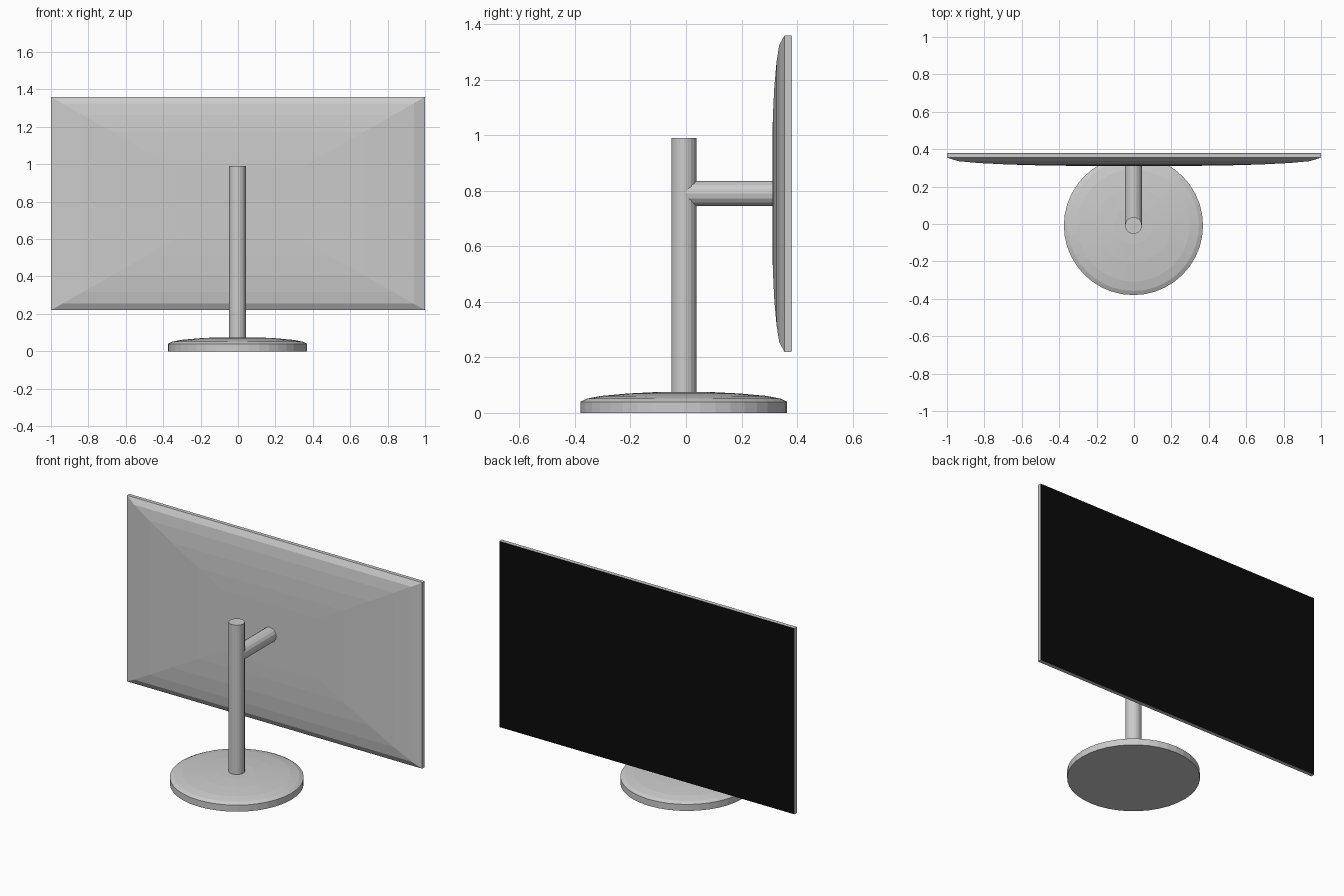
import bpy, bmesh, math
from mathutils import Matrix

cube = bpy.data.objects.get("Cube")
if cube:
    bpy.data.objects.remove(cube)


def material(name, rgb):
    m = bpy.data.materials.new(name)
    m.use_nodes = True
    m.diffuse_color = (*rgb, 1)
    m.node_tree.nodes["Principled BSDF"].inputs["Base Color"].default_value = (*rgb, 1)
    return m


silver = material("silver_grey", (0.6, 0.6, 0.6))
black = material("screen_black", (0.003, 0.003, 0.003))


def loft(name, rings, mats):
    """Bridge matching rings of points and cap both ends."""
    bm = bmesh.new()
    loops = [[bm.verts.new(p) for p in ring] for ring in rings]
    n = len(loops[0])
    for a, b in zip(loops, loops[1:]):
        for i in range(n):
            j = (i + 1) % n
            bm.faces.new((a[i], a[j], b[j], b[i]))
    bm.faces.new(loops[0])
    bm.faces.new(loops[-1])
    bmesh.ops.recalc_face_normals(bm, faces=bm.faces)
    mesh = bpy.data.meshes.new(name)
    bm.to_mesh(mesh)
    bm.free()
    for m in mats:
        mesh.materials.append(m)
    ob = bpy.data.objects.new(name, mesh)
    bpy.context.collection.objects.link(ob)
    return ob


def turned(name, profile, sides):
    """Round part from (radius, height) pairs."""
    steps = [2 * math.pi * i / sides for i in range(sides)]
    rings = [[(r * math.cos(a), r * math.sin(a), z) for a in steps] for r, z in profile]
    return loft(name, rings, [silver])


CX, CY, MID = -0.003, -0.008, 0.79

# Domed round foot
foot = turned("base", [(0.372, 0), (0.372, 0.04), (0.35, 0.051), (0.3, 0.061),
                       (0.2, 0.07), (0.1, 0.075)], 40)
foot.location = (CX, CY, 0)

# Upright pole
pole = turned("pole", [(0.045, 0.06), (0.045, 0.99)], 20)
pole.location = (CX, CY, 0)

# Horizontal arm, running from the pole axis to the panel
arm = turned("arm", [(0.045, 0), (0.045, 0.33)], 16)
arm.data.transform(Matrix.Rotation(-math.pi / 2, 4, "X"))
arm.location = (CX, CY, MID)

# Display housing: thin slab with a shallow bulge towards the pole
corners = [(-1, -1), (1, -1), (1, 1), (-1, 1)]
half_height = 0.57


def rectangle(scale, y):
    return [(sx * scale, y, MID + sz * half_height * scale) for sx, sz in corners]


section = [(1, 0.378), (1, 0.355), (0.94, 0.336), (0.83, 0.326),
           (0.67, 0.318), (0.49, 0.313), (0.33, 0.311)]
loft("display_housing", [rectangle(s, y) for s, y in section], [silver])

# Screen plate covering the whole viewing side
loft("screen", [rectangle(0.998, 0.377), rectangle(0.998, 0.38)], [black])
